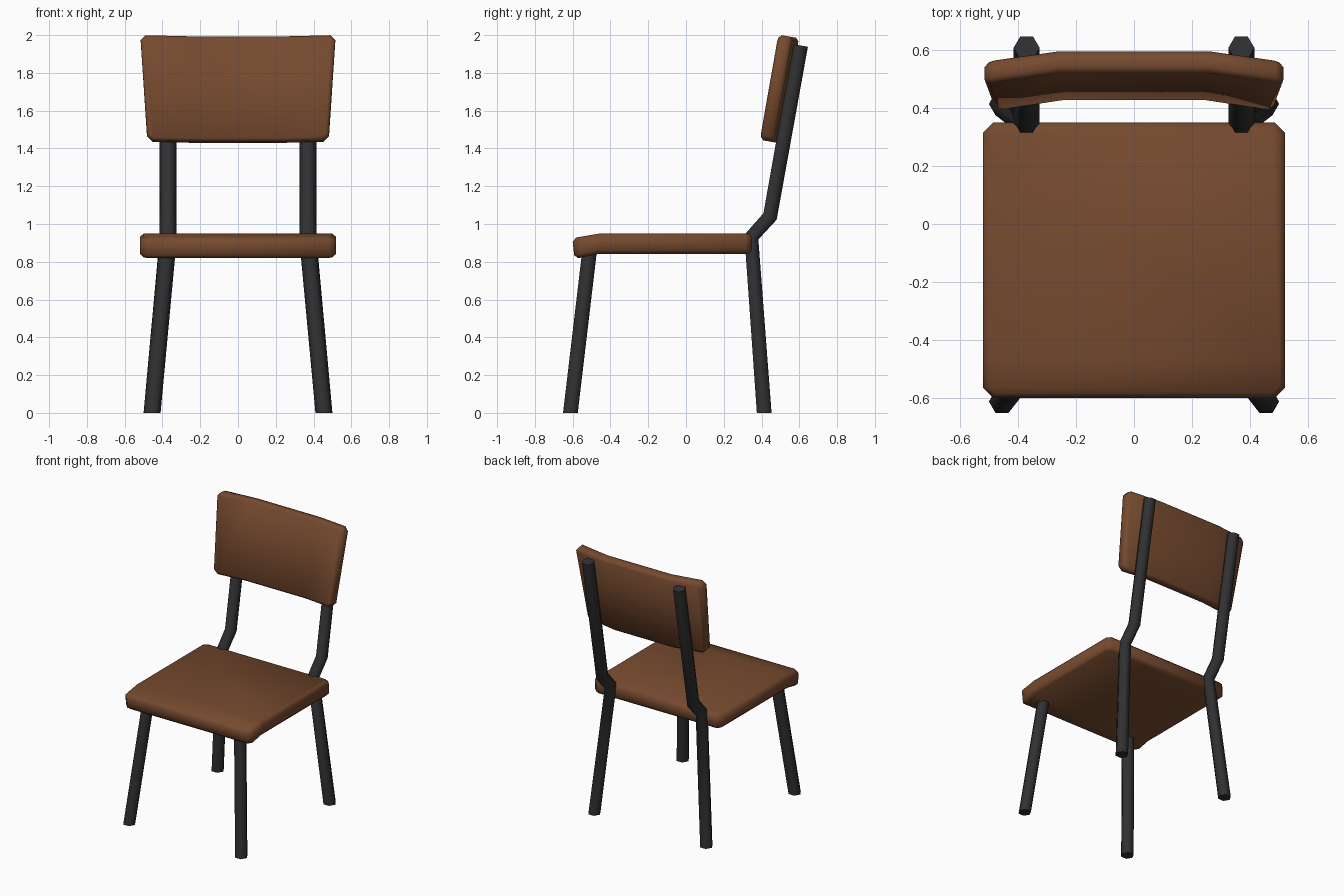
import bpy, bmesh, math
from mathutils import Vector

if "Cube" in bpy.data.objects:
    bpy.data.objects.remove(bpy.data.objects["Cube"])


def material(name, rgb):
    m = bpy.data.materials.new(name)
    m.diffuse_color = (*rgb, 1)
    m.use_nodes = True
    m.node_tree.nodes["Principled BSDF"].inputs["Base Color"].default_value = m.diffuse_color
    return m


WOOD = material("brown wood", (0.18, 0.068, 0.028))
METAL = material("black metal", (0.03, 0.03, 0.032))


def finish(bm, name, mat, angle=70):
    bmesh.ops.recalc_face_normals(bm, faces=bm.faces)
    me = bpy.data.meshes.new(name)
    bm.to_mesh(me)
    bm.free()
    me.materials.append(mat)
    for p in me.polygons:
        p.use_smooth = True
    me.set_sharp_from_angle(angle=math.radians(angle))
    ob = bpy.data.objects.new(name, me)
    bpy.context.collection.objects.link(ob)
    return ob


def loft(rings):
    """Skin a list of equal-length closed rings and cap both ends."""
    bm = bmesh.new()
    vs = [[bm.verts.new(p) for p in r] for r in rings]
    n = len(vs[0])
    for a, b in zip(vs, vs[1:]):
        for i in range(n):
            j = (i + 1) % n
            bm.faces.new((a[i], a[j], b[j], b[i]))
    bm.faces.new(vs[0])
    bm.faces.new(vs[-1])
    bmesh.ops.recalc_face_normals(bm, faces=bm.faces)
    return bm


def bevel(bm, edges, width):
    bmesh.ops.bevel(bm, geom=edges, offset=width, segments=1,
                    profile=0.5, affect='EDGES', clamp_overlap=True)
    bmesh.ops.recalc_face_normals(bm, faces=bm.faces)


def sharp(bm, deg=50):
    return [e for e in bm.edges if e.calc_face_angle(0) > math.radians(deg)]


# seat: side profile with a drooping front edge, swept across x
profile = [(0.35, 0.95), (-0.455, 0.95), (-0.602, 0.925),
           (-0.59, 0.815), (-0.46, 0.842), (0.35, 0.842)]
bm = loft([[(x, y, z) for y, z in profile] for x in (-0.52, 0.52)])
corners = [e for e in bm.edges
           if abs((e.verts[0].co - e.verts[1].co).normalized().z) > 0.9]
bevel(bm, corners, 0.035)
bevel(bm, sharp(bm), 0.02)
finish(bm, "seat", WOOD)

# backrest: wrapped panel, wider at the top, leaning back
TILT = math.radians(10)
rings = []
for f, wrap in ((-1, -0.037), (-0.5, 0), (0.5, 0), (1, -0.037)):
    ring = []
    for h, d in ((0, 0), (0, 0.076), (0.565, 0.076), (0.565, 0)):
        half = 0.48 + 0.037 * h / 0.565
        d += wrap
        ring.append((f * half,
                     0.425 + h * math.sin(TILT) + d * math.cos(TILT),
                     1.44 + h * math.cos(TILT) - d * math.sin(TILT)))
    rings.append(ring)
bm = loft(rings)
corners = [e for e in bm.edges
           if all(abs(v.co.x) > 0.45 for v in e.verts)
           and abs((e.verts[0].co - e.verts[1].co).normalized().y) > 0.9]
bevel(bm, corners, 0.028)
bevel(bm, sharp(bm), 0.016)
finish(bm, "backrest", WOOD)


# hexagonal metal tubes: path points are (x, y, z, ring tilt in degrees)
def tube(name, path, side, r=0.045):
    rings = []
    for x, y, z, tilt in path:
        t = math.radians(tilt)
        ring = []
        for k in range(6):
            a = k * math.pi / 3
            s = r * math.sin(a)
            ring.append((side * x + r * math.cos(a),
                         y + s * math.cos(t), z + s * math.sin(t)))
        rings.append(ring)
    finish(loft(rings), name, METAL)


for side, label in ((-1, "left"), (1, "right")):
    tube("front_leg_" + label,
         [(0.455, -0.612, 0, 0), (0.374, -0.509, 0.87, 0)], side)
    tube("back_leg_and_post_" + label,
         [(0.455, 0.414, 0, 0), (0.37, 0.346, 0.93, -18),
          (0.37, 0.445, 1.04, -26), (0.37, 0.607, 1.945, -10)], side)
